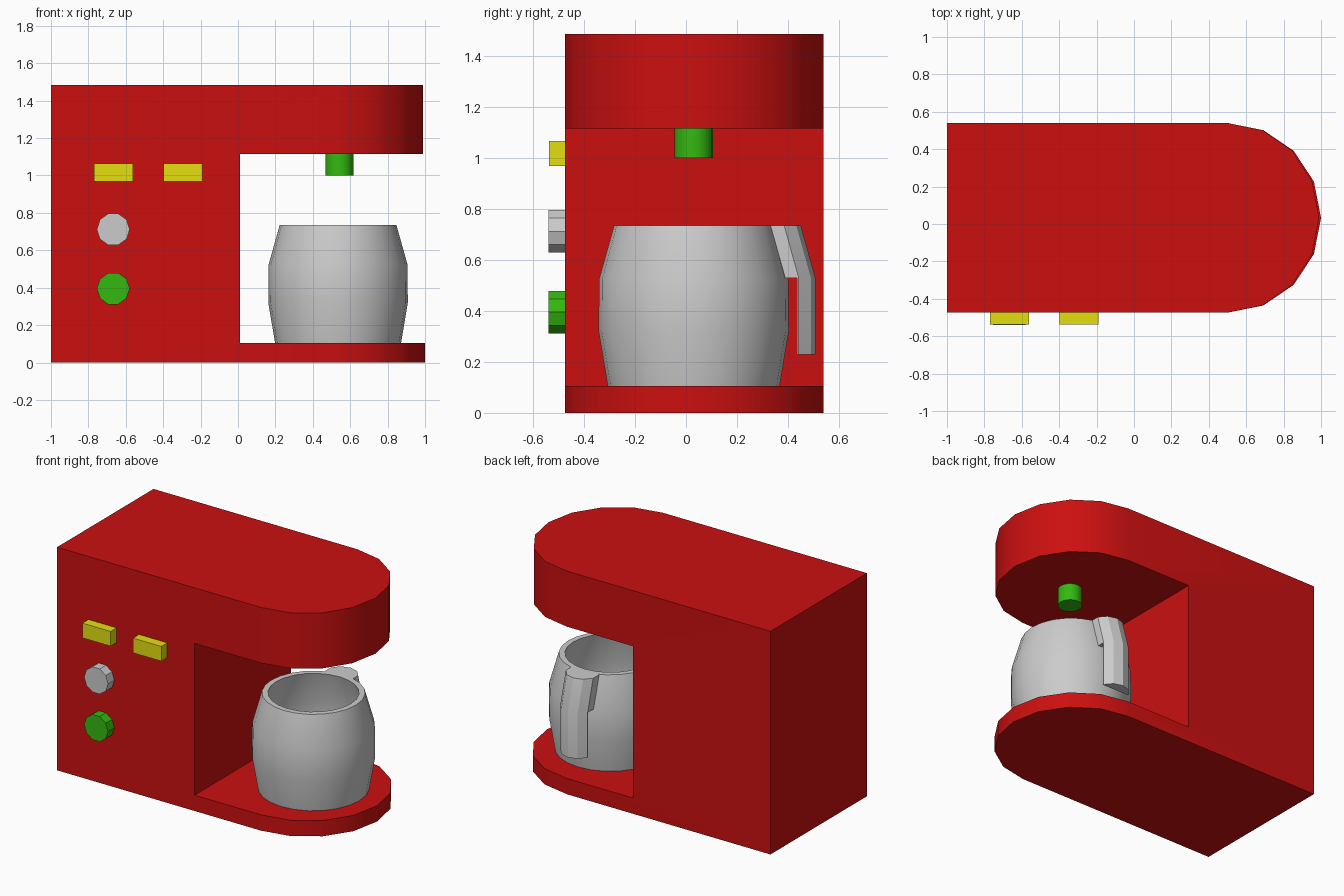
import bpy, bmesh, math
from math import sin, cos, pi, radians

if "Cube" in bpy.data.objects:
    bpy.data.objects.remove(bpy.data.objects["Cube"])

CUP = (0.535, 0.03)   # axis shared by jug and nozzle


def material(name, rgb):
    m = bpy.data.materials.new(name)
    m.diffuse_color = (*rgb, 1)
    m.use_nodes = True
    m.node_tree.nodes["Principled BSDF"].inputs["Base Color"].default_value = m.diffuse_color
    return m


def finish(bm, name, mat=None, smooth=False):
    bmesh.ops.remove_doubles(bm, verts=bm.verts, dist=1e-5)
    bmesh.ops.recalc_face_normals(bm, faces=bm.faces)
    me = bpy.data.meshes.new(name)
    bm.to_mesh(me)
    bm.free()
    ob = bpy.data.objects.new(name, me)
    bpy.context.collection.objects.link(ob)
    if mat:
        me.materials.append(mat)
    if smooth:
        smooth_edges(ob)
    return ob


def smooth_edges(ob):
    bpy.ops.object.select_all(action='DESELECT')
    ob.select_set(True)
    bpy.context.view_layer.objects.active = ob
    bpy.ops.object.shade_smooth_by_angle(angle=radians(30))


def box(name, x0, x1, y0, y1, z0, z1, mat=None):
    bm = bmesh.new()
    bmesh.ops.create_cube(bm, size=1)
    for v in bm.verts:
        v.co = ((x0 + x1) / 2 + v.co.x * (x1 - x0),
                (y0 + y1) / 2 + v.co.y * (y1 - y0),
                (z0 + z1) / 2 + v.co.z * (z1 - z0))
    return finish(bm, name, mat)


def loft(bm, rings, caps):
    """Join closed rings of vertices, optionally capping both ends."""
    for p, q in zip(rings, rings[1:]):
        for i in range(len(p)):
            j = (i + 1) % len(p)
            bm.faces.new((p[i], p[j], q[j], q[i]))
    if caps:
        bm.faces.new(rings[0])
        bm.faces.new(rings[-1])


red = material("red", (0.6, 0.005, 0.005))
yellow = material("yellow", (0.77, 0.74, 0.005))
green = material("green", (0.034, 0.485, 0.005))

# Body: rounded-end block, nose a touch shorter on the head, with the jug bay cut out
H, R, CY = 1.485, 0.507, 0.033
bm = bmesh.new()


def plan(z, nose):
    pts = [(-1, CY + R), (-1, CY - R)]
    pts += [(0.5 + nose * sin(i * pi / 8), CY - R * cos(i * pi / 8)) for i in range(9)]
    return [bm.verts.new((x, y, z)) for x, y in pts]


loft(bm, [plan(0, 0.5), plan(0.4, 0.5), plan(0.8, 0.49), plan(H, 0.49)], True)
body = finish(bm, "body", red)
cutter = box("bay_cutter", 0.012, 1.3, -1, 1, 0.105, 1.115, red)
cutter.hide_render = True
cut = body.modifiers.new("bay", 'BOOLEAN')
cut.operation, cut.solver, cut.object = 'DIFFERENCE', 'EXACT', cutter
bpy.context.view_layer.objects.active = body
bpy.ops.object.modifier_apply(modifier=cut.name)
bpy.data.objects.remove(cutter)
smooth_edges(body)

# Nozzle under the head
bm = bmesh.new()
bmesh.ops.create_cone(bm, cap_ends=True, segments=20, radius1=0.075, radius2=0.075, depth=0.115)
bmesh.ops.translate(bm, verts=bm.verts, vec=(0.542, CUP[1], 1.0575))
finish(bm, "nozzle", green, smooth=True)

# Jug: bulging outer wall, rim, inner wall and floor
jug = [(0.337, 0.105), (0.373, 0.32), (0.371, 0.525), (0.312, 0.735),
       (0.275, 0.735), (0.333, 0.525), (0.335, 0.32), (0.305, 0.145)]
bm = bmesh.new()
loft(bm, [[bm.verts.new((CUP[0] + r * cos(i * pi / 12), CUP[1] + r * sin(i * pi / 12), z))
           for i in range(24)] for r, z in jug], True)
finish(bm, "jug", smooth=True)

# Handle: hooked side profile in slices across x, its outer face rounded
bm = bmesh.new()
slices = []
for a in (-66, -33, 0, 33, 66):
    x, sag = 0.515 + 0.11 * sin(radians(a)), 0.11 * (1 - cos(radians(a)))
    hook = [(0.32, 0.735), (0.45 - sag, 0.735), (0.507 - sag, 0.53), (0.507 - sag, 0.228),
            (0.436, 0.228), (0.436, 0.528), (0.38, 0.528)]
    slices.append([bm.verts.new((x, y, z)) for y, z in hook])
loft(bm, slices, True)
finish(bm, "jug_handle", smooth=True)

# Ten-sided knobs on the front
for name, z, mat in (("upper_knob", 0.712, None), ("lower_knob", 0.395, green)):
    bm = bmesh.new()
    loft(bm, [[bm.verts.new((-0.667 + 0.088 * cos(i * pi / 5), y, z + 0.088 * sin(i * pi / 5)))
               for i in range(10)] for y in (-0.54, -0.47)], True)
    finish(bm, name, mat)

# Push buttons
for name, x in (("left_button", -0.77), ("right_button", -0.397)):
    box(name, x, x + 0.208, -0.537, -0.47, 0.967, 1.065, yellow)
